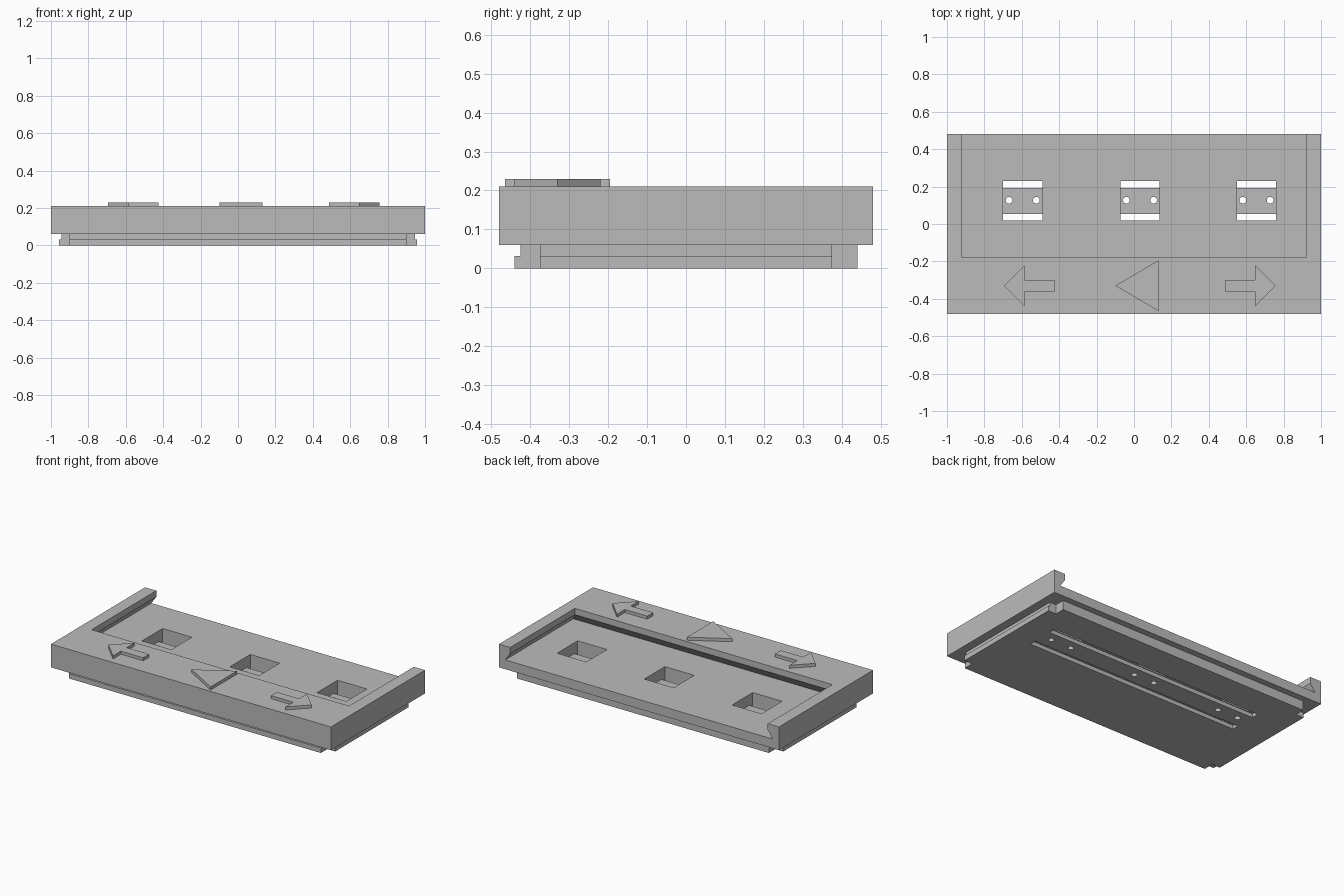
import bpy
import bmesh

cube = bpy.data.objects.get("Cube")
if cube:
    bpy.data.objects.remove(cube, do_unlink=True)

# Single grey plastic
grey = bpy.data.materials.new("grey_plastic")
grey.use_nodes = True
grey.diffuse_color = (0.5, 0.5, 0.5, 1)
grey.node_tree.nodes["Principled BSDF"].inputs["Base Color"].default_value = (0.5, 0.5, 0.5, 1)


def finish(name, bm):
    bmesh.ops.recalc_face_normals(bm, faces=bm.faces)
    mesh = bpy.data.meshes.new(name)
    bm.to_mesh(mesh)
    bm.free()
    mesh.materials.append(grey)
    obj = bpy.data.objects.new(name, mesh)
    bpy.context.collection.objects.link(obj)
    return obj


def loft(name, sections):
    """Solid through a stack of (outline, z) sections with equal point counts."""
    bm = bmesh.new()
    rings = [[bm.verts.new((x, y, z)) for x, y in outline] for outline, z in sections]
    n = len(rings[0])
    for low, high in zip(rings, rings[1:]):
        for i in range(n):
            j = (i + 1) % n
            bm.faces.new((low[i], low[j], high[j], high[i]))
    bm.faces.new(rings[0])
    bm.faces.new(rings[-1])
    return finish(name, bm)


def prism(name, outline, z0, z1):
    return loft(name, [(outline, z0), (outline, z1)])


def rect(x0, x1, y0, y1):
    return [(x0, y0), (x1, y0), (x1, y1), (x0, y1)]


def cross(x, y0, y1, nx=0.9, ny=0.375):
    """Rectangle with its four corners notched out."""
    return [(-nx, y0), (nx, y0), (nx, -ny), (x, -ny), (x, ny), (nx, ny),
            (nx, y1), (-nx, y1), (-nx, ny), (-x, ny), (-x, -ny), (-nx, -ny)]


def pin(name, x, y, radius, z0, z1):
    bm = bmesh.new()
    bmesh.ops.create_cone(bm, cap_ends=True, segments=24, radius1=radius,
                          radius2=radius, depth=z1 - z0)
    bmesh.ops.translate(bm, verts=bm.verts, vec=(x, y, (z0 + z1) / 2))
    return finish(name, bm)


# Body and the stepped plug underneath
body = prism("tray_body", rect(-1, 1, -0.48, 0.48), 0.06, 0.21)
neck = prism("plug_neck", cross(0.945, -0.425, 0.44), 0.032, 0.06)
flange = prism("plug_flange", cross(0.957, -0.44, 0.44), 0, 0.032)

# Undercut recess, open at the back
FLOOR = 0.12
wide = rect(-0.955, 0.955, -0.215, 0.6)
mouth = rect(-0.92, 0.92, -0.18, 0.6)
cutters = [loft("recess_cutter", [(wide, FLOOR), (mouth, 0.17), (mouth, 0.25)])]

# Pockets, each with two slits and two screw holes through a bridge
SLITS = [(0.02, 0.053), (0.192, 0.23)]
for cx in (-0.595, 0.032, 0.655):
    x0, x1 = cx - 0.105, cx + 0.105
    cutters.append(prism("pocket_cutter", rect(x0, x1, 0.02, 0.23), 0.05, FLOOR + 0.02))
    for y0, y1 in SLITS:
        cutters.append(prism("slit_cutter", rect(x0, x1, y0, y1), -0.02, FLOOR + 0.01))
    for side in (-1, 1):
        cutters.append(pin("screw_cutter", cx + side * 0.073, 0.127, 0.018, -0.03, 0.1))

# Long grooves along the underside
for y0, y1 in SLITS:
    cutters.append(prism("groove_cutter", rect(-0.73, 0.79, y0 - 0.005, y1 + 0.005), -0.04, 0.025))

for obj in (body, neck, flange):
    for cutter in cutters:
        mod = obj.modifiers.new("cut", "BOOLEAN")
        mod.operation = "DIFFERENCE"
        mod.solver = "EXACT"
        mod.object = cutter
    graph = bpy.context.evaluated_depsgraph_get()
    cut_mesh = bpy.data.meshes.new_from_object(obj.evaluated_get(graph))
    obj.modifiers.clear()
    obj.data = cut_mesh
for cutter in cutters:
    bpy.data.objects.remove(cutter, do_unlink=True)


# Raised direction markers on the front rim
def arrow(name, tip, direction):
    head, tail = tip - direction * 0.11, tip - direction * 0.27
    y = -0.33
    outline = [(tip, y), (head, y + 0.11), (head, y + 0.03), (tail, y + 0.03),
               (tail, y - 0.03), (head, y - 0.03), (head, y - 0.11)]
    prism(name, outline, 0.205, 0.23)


arrow("right_arrow", -0.695, -1)
arrow("left_arrow", 0.757, 1)
prism("triangle_marker", [(-0.1, -0.33), (0.13, -0.465), (0.13, -0.195)], 0.205, 0.23)
